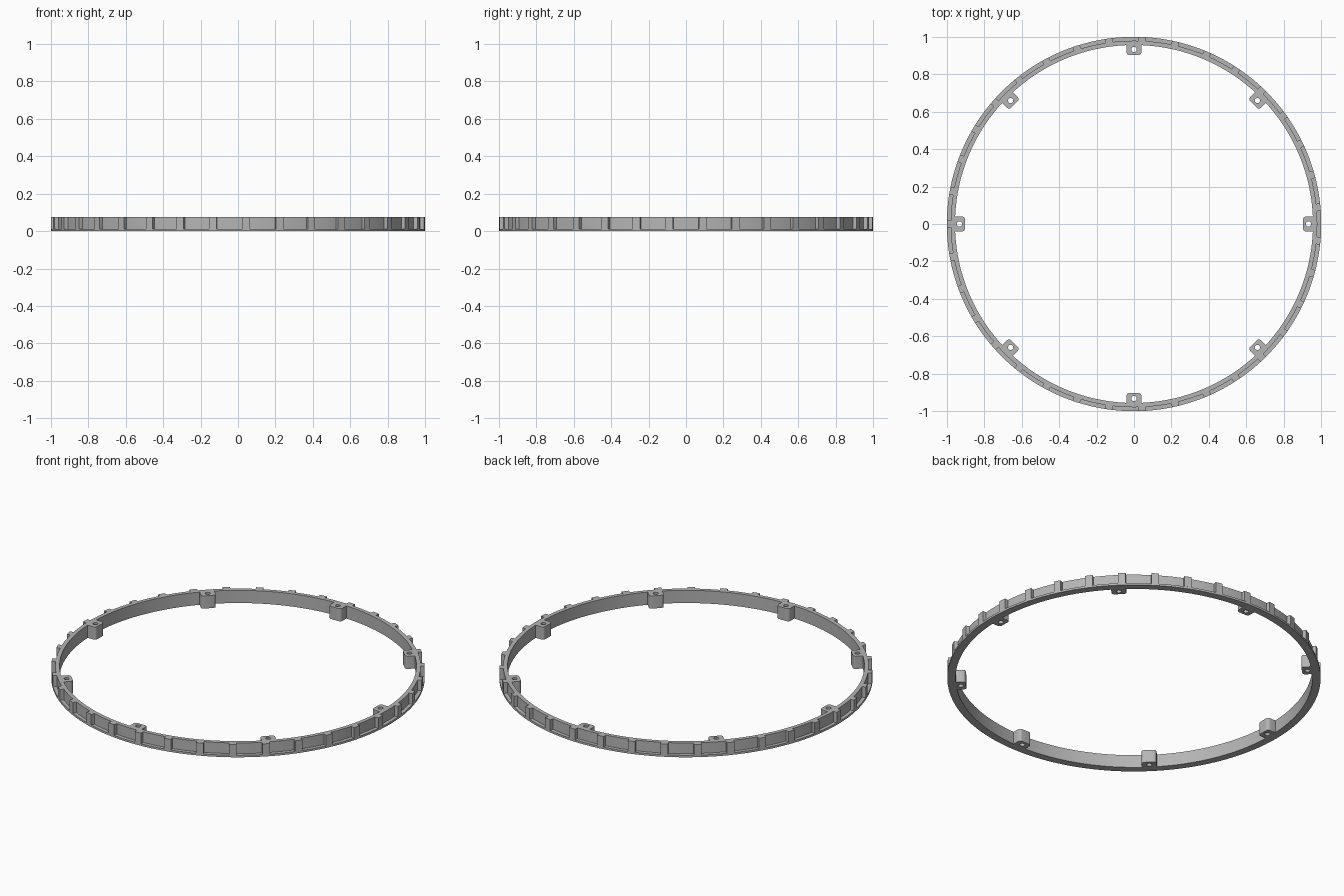
import bpy, bmesh
from math import pi, cos, sin
from mathutils import Matrix, Vector

HEIGHT = 0.075
FLANGE = 0.012
R_OUT, R_WALL, R_IN = 1.0, 0.979, 0.956
RIBS, LUGS, SEGMENTS = 35, 8, 140

cube = bpy.data.objects.get("Cube")
if cube:
    bpy.data.objects.remove(cube, do_unlink=True)

grey = bpy.data.materials.new("plain grey")
grey.use_nodes = True
colour = (0.46, 0.46, 0.46, 1)
grey.diffuse_color = colour
grey.node_tree.nodes["Principled BSDF"].inputs["Base Color"].default_value = colour


def skin(bm, loops, closed=True):
    """Join matching closed loops of points, first to last, with quads."""
    rows = [[bm.verts.new(p) for p in loop] for loop in loops]
    count = len(rows) if closed else len(rows) - 1
    for i in range(count):
        a, b = rows[i], rows[(i + 1) % len(rows)]
        for j in range(len(a)):
            k = (j + 1) % len(a)
            bm.faces.new((a[j], a[k], b[k], b[j]))
    return rows


def finish(bm, name):
    bmesh.ops.recalc_face_normals(bm, faces=bm.faces)
    mesh = bpy.data.meshes.new(name)
    bm.to_mesh(mesh)
    bm.free()
    mesh.materials.append(grey)
    obj = bpy.data.objects.new(name, mesh)
    bpy.context.collection.objects.link(obj)
    bpy.ops.object.select_all(action='DESELECT')
    obj.select_set(True)
    bpy.context.view_layer.objects.active = obj
    bpy.ops.object.shade_smooth_by_angle(angle=pi / 6)
    return obj


# Ring: L-shaped section turned around z, wall plus bottom flange
profile = [(R_IN, 0), (R_OUT, 0), (R_OUT, FLANGE), (R_WALL, FLANGE),
           (R_WALL, HEIGHT), (R_IN, HEIGHT)]
turns = [2 * pi * i / SEGMENTS for i in range(SEGMENTS)]
bm = bmesh.new()
skin(bm, [[(r * cos(t), r * sin(t), z) for t in turns] for r, z in profile])
finish(bm, "ring_wall")

# Ribs: upright bars standing on the flange, one centred on -x
bm = bmesh.new()
depth = R_OUT - R_WALL + 0.002
for i in range(RIBS):
    place = (Matrix.Rotation(pi + 2 * pi * i / RIBS, 4, 'Z')
             @ Matrix.Translation((R_OUT - depth / 2, 0, (HEIGHT + FLANGE) / 2))
             @ Matrix.Diagonal((depth, 0.04, HEIGHT - FLANGE, 1)))
    bmesh.ops.create_cube(bm, size=1, matrix=place)
finish(bm, "outer_ribs")


# Lugs: round-cornered blocks with a screw hole right through
def lug_outline():
    """Rounded towards the centre, square where it meets the wall."""
    points = []
    near, far, half, steps = 0.903, R_IN + 0.003, 0.04, 6
    corners = [(far, 1, 0.001), (near, 1, 0.016), (near, -1, 0.016), (far, -1, 0.001)]
    for q, (x, side, r) in enumerate(corners):
        cx = x - r if x == far else x + r
        cy = side * (half - r)
        for s in range(steps):
            a = q * pi / 2 + s / (steps - 1) * pi / 2
            points.append((cx + r * cos(a), cy + r * sin(a)))
    return points


outline = lug_outline()
n = len(outline)
hole = [(0.932 + 0.014 * cos(2 * pi * (j + 0.5) / n),
         0.014 * sin(2 * pi * (j + 0.5) / n)) for j in range(n)]
bm = bmesh.new()
for i in range(LUGS):
    turn = Matrix.Rotation(2 * pi * i / LUGS, 3, 'Z')
    loops = [(outline, 0), (outline, HEIGHT), (hole, HEIGHT), (hole, 0)]
    skin(bm, [[turn @ Vector((x, y, z)) for x, y in pts] for pts, z in loops])
finish(bm, "screw_lugs")
